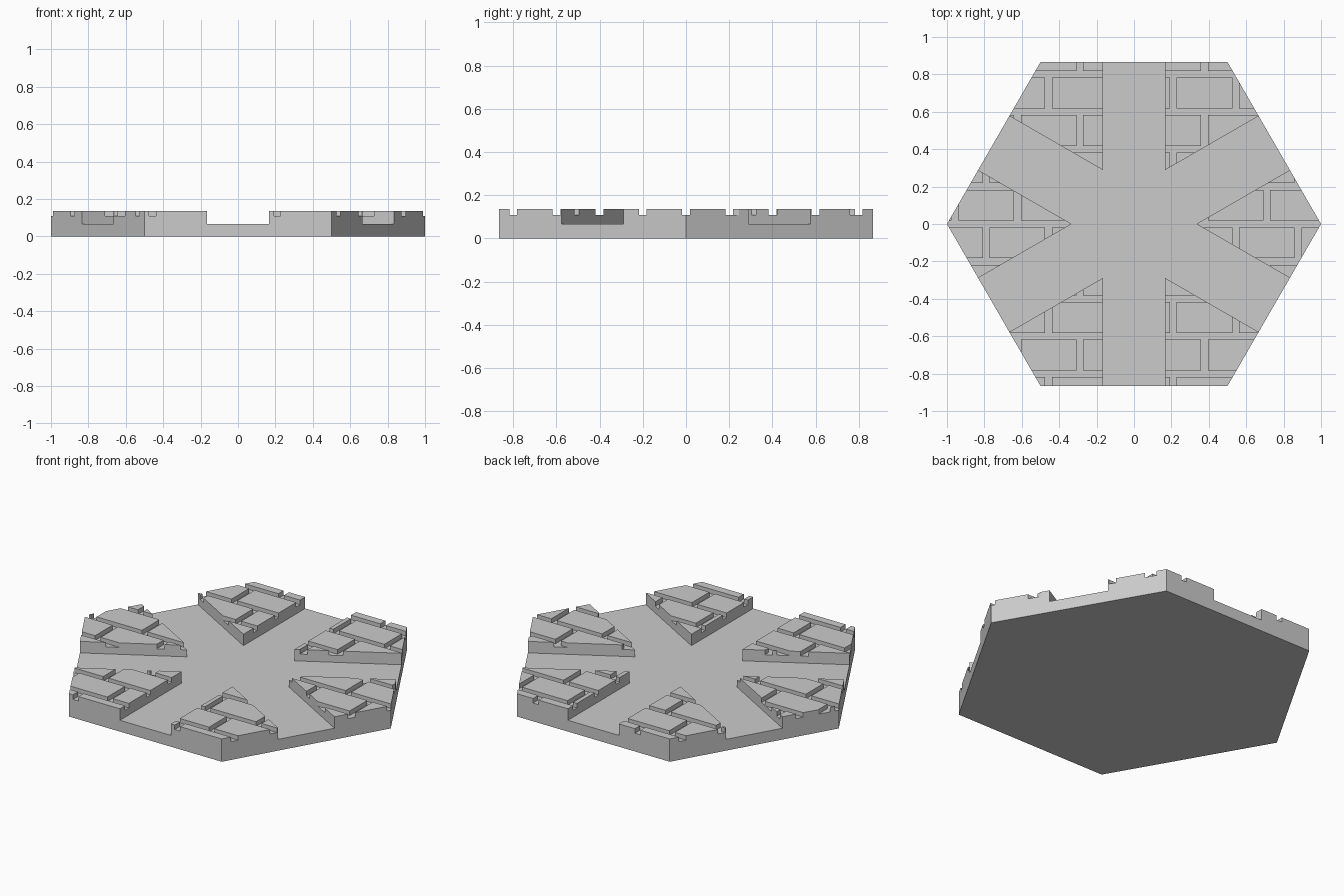
import bpy, bmesh, math
from mathutils import Matrix, Vector

TOP, GROOVE_FLOOR, PATH_FLOOR = 0.135, 0.108, 0.067
PATH_HALF, JOINT_HALF = 1 / 6, 0.018
ROW, BRICK = 0.2, 1 / 3

cube = bpy.data.objects.get("Cube")
if cube:
    bpy.data.objects.remove(cube, do_unlink=True)


def make_object(name, bm):
    bmesh.ops.recalc_face_normals(bm, faces=bm.faces)
    mesh = bpy.data.meshes.new(name)
    bm.to_mesh(mesh)
    bm.free()
    obj = bpy.data.objects.new(name, mesh)
    bpy.context.collection.objects.link(obj)
    return obj


def add_box(bm, low, high, turn=0.0):
    low, high = Vector(low), Vector(high)
    matrix = (Matrix.Rotation(turn, 4, "Z") @ Matrix.Translation((low + high) / 2)
              @ Matrix.Diagonal((*(high - low), 1)))
    bmesh.ops.create_cube(bm, size=1, matrix=matrix)


# Solid hexagonal slab
bm = bmesh.new()
corners = [bm.verts.new((math.cos(i * math.pi / 3), math.sin(i * math.pi / 3), 0))
           for i in range(6)]
base = bm.faces.new(corners)
extruded = bmesh.ops.extrude_face_region(bm, geom=[base], use_keep_orig=True)
raised = [v for v in extruded["geom"] if isinstance(v, bmesh.types.BMVert)]
bmesh.ops.translate(bm, verts=raised, vec=(0, 0, TOP))
tile = make_object("paved_hex_tile", bm)

# Brick joints: long rows, with cross joints staggered from row to row
bm = bmesh.new()
for k in range(-5, 5):
    y = k * ROW
    if k > -5:
        add_box(bm, (-1.2, y - JOINT_HALF, GROOVE_FLOOR), (1.2, y + JOINT_HALF, 0.3))
    offset = 0.21 if k % 2 else 0.21 + BRICK / 2
    for n in range(-4, 3):
        x = offset + n * BRICK
        add_box(bm, (x - JOINT_HALF, y, GROOVE_FLOOR), (x + JOINT_HALF, y + ROW, 0.3))
joints = make_object("joint_cutter", bm)

# Three crossing paths, each joining opposite sides
bm = bmesh.new()
for i in range(3):
    add_box(bm, (-PATH_HALF, -1.5, PATH_FLOOR), (PATH_HALF, 1.5, 0.4), i * math.pi / 3)
paths = make_object("path_cutter", bm)

# Carve the slab
for cutter in (joints, paths):
    cutter.hide_render = True
    mod = tile.modifiers.new(cutter.name, "BOOLEAN")
    mod.operation = "DIFFERENCE"
    mod.solver = "EXACT"
    mod.use_self = True
    mod.object = cutter
bpy.context.view_layer.update()
depsgraph = bpy.context.evaluated_depsgraph_get()
carved = bpy.data.meshes.new_from_object(tile.evaluated_get(depsgraph))
tile.modifiers.clear()
tile.data = carved
for cutter in (joints, paths):
    bpy.data.objects.remove(cutter, do_unlink=True)

# Plain stone colour
stone = bpy.data.materials.new("stone_grey")
stone.use_nodes = True
grey = (0.6, 0.6, 0.6, 1)
stone.diffuse_color = grey
stone.node_tree.nodes["Principled BSDF"].inputs["Base Color"].default_value = grey
carved.materials.clear()
carved.materials.append(stone)
for face in carved.polygons:
    face.material_index = 0
    face.use_smooth = False
